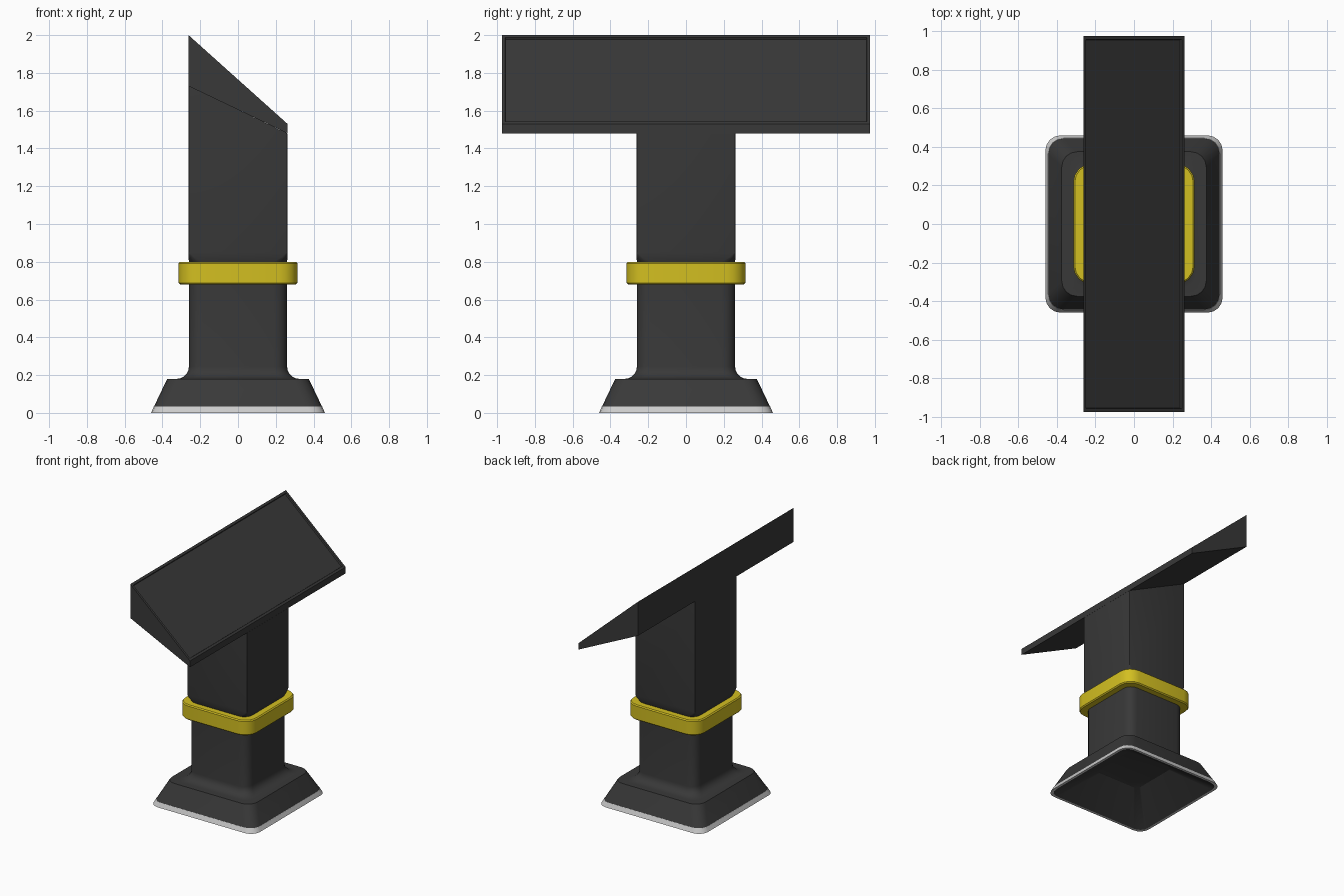
import bpy, bmesh, math

if "Cube" in bpy.data.objects:
    bpy.data.objects.remove(bpy.data.objects["Cube"])


def material(name, rgb):
    m = bpy.data.materials.new(name)
    m.diffuse_color = (*rgb, 1)
    m.use_nodes = True
    m.node_tree.nodes["Principled BSDF"].inputs["Base Color"].default_value = m.diffuse_color
    return m


DARK = material("dark_metal", (0.04, 0.04, 0.04))
YELLOW = material("yellow", (0.65, 0.52, 0.015))
SILVER = material("silver", (0.55, 0.55, 0.55))


def finish(name, bm, mat, smooth=True):
    bmesh.ops.recalc_face_normals(bm, faces=bm.faces)
    me = bpy.data.meshes.new(name)
    bm.to_mesh(me)
    bm.free()
    ob = bpy.data.objects.new(name, me)
    bpy.context.collection.objects.link(ob)
    me.materials.append(mat)
    if smooth:
        bpy.ops.object.select_all(action='DESELECT')
        ob.select_set(True)
        bpy.context.view_layer.objects.active = ob
        bpy.ops.object.shade_smooth_by_angle(angle=math.radians(30))
    return ob


def rounded_square(half, r, seg=4):
    pts = []
    for q, (sx, sy) in enumerate(((1, 1), (-1, 1), (-1, -1), (1, -1))):
        for i in range(seg + 1):
            a = math.pi / 2 * (q + i / seg)
            pts.append((sx * (half - r) + r * math.cos(a),
                        sy * (half - r) + r * math.sin(a)))
    return pts


def loft(name, sections, mat, closed=False):
    """Sections are (half width, corner radius, z or function of x)."""
    bm = bmesh.new()
    rings = []
    for half, r, z in sections:
        rings.append([bm.verts.new((x, y, z(x) if callable(z) else z))
                      for x, y in rounded_square(half, r)])
    pairs = list(zip(rings, rings[1:]))
    if closed:
        pairs.append((rings[-1], rings[0]))
    else:
        bm.faces.new(rings[0])
        bm.faces.new(rings[-1])
    for a, b in pairs:
        n = len(a)
        for i in range(n):
            j = (i + 1) % n
            bm.faces.new((a[i], a[j], b[j], b[i]))
    return finish(name, bm, mat)


# Hollow foot with a fillet into the lower column
fillet = [(0.325 - 0.065 * math.sin(t), 0.07, 0.245 - 0.065 * math.cos(t))
          for t in (math.pi / 2 * i / 5 for i in range(6))]
loft("foot_and_lower_column",
     [(0.20, 0.04, 0.17), (0.44, 0.07, 0.0), (0.444, 0.08, 0.035),
      (0.375, 0.08, 0.18)] + fillet + [(0.26, 0.07, 0.80)], DARK)

# Silver trim round the bottom of the foot
loft("foot_trim", [(0.44, 0.07, 0.0), (0.46, 0.08, 0.0),
                   (0.445, 0.08, 0.035), (0.43, 0.07, 0.035)], SILVER, closed=True)

# Yellow collar
loft("collar", [(0.25, 0.07, 0.68), (0.307, 0.09, 0.68), (0.315, 0.1, 0.688),
                (0.315, 0.1, 0.792), (0.307, 0.09, 0.80), (0.25, 0.07, 0.80)],
     YELLOW, closed=True)

# Upper column: rounded foot, square corners, slanted top meeting the head
loft("upper_column", [(0.25, 0.07, 0.78), (0.26, 0.07, 0.80), (0.262, 0.03, 0.825),
                      (0.262, 0.004, 0.85),
                      (0.262, 0.004, lambda x: 1.605 - 0.48 * x)], DARK)

# Slanted head: wedge profile extruded along y, with a recessed top panel
bm = bmesh.new()
profile = [(-0.262, 2.0), (-0.262, 1.73), (0.262, 1.48), (0.262, 1.53)]
ends = [[bm.verts.new((x, y, z)) for x, z in profile] for y in (-0.975, 0.975)]
for e in ends:
    bm.faces.new(e)
for i in range(4):
    j = (i + 1) % 4
    f = bm.faces.new((ends[0][i], ends[0][j], ends[1][j], ends[1][i]))
    if i == 3:
        top = f
bmesh.ops.recalc_face_normals(bm, faces=bm.faces)
bmesh.ops.inset_region(bm, faces=[top], thickness=0.025)
bmesh.ops.inset_region(bm, faces=[top], thickness=0.004, depth=-0.012)
finish("head_panel", bm, DARK, smooth=False)
